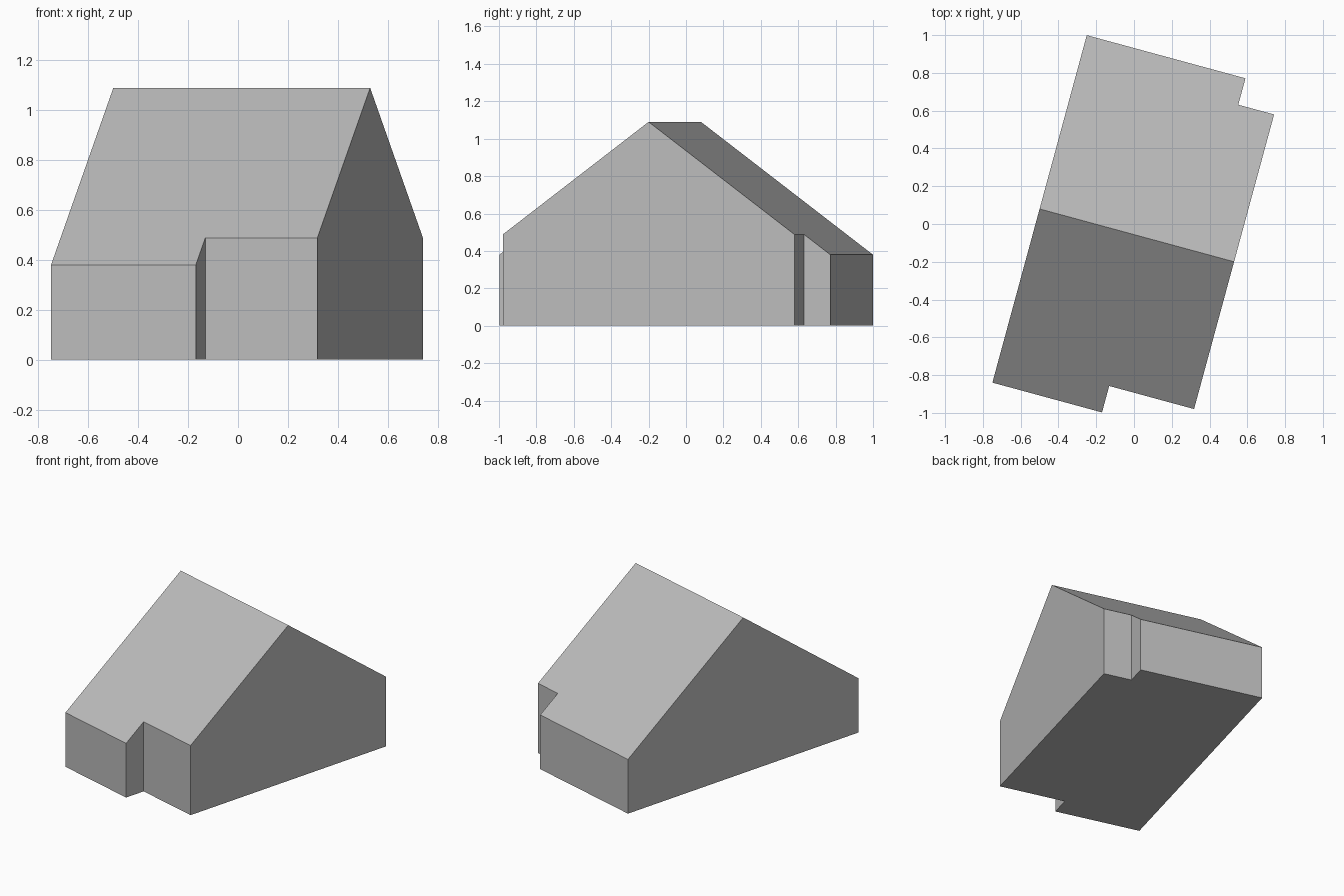
import bpy
import bmesh
import math
from mathutils import Matrix

cube = bpy.data.objects.get("Cube")
if cube:
    bpy.data.objects.remove(cube, do_unlink=True)

# Plain grey wall and roof colour
grey = bpy.data.materials.new("plain grey")
grey.use_nodes = True
colour = (0.5, 0.5, 0.5, 1)
grey.diffuse_color = colour
grey.node_tree.nodes["Principled BSDF"].inputs["Base Color"].default_value = colour

# House proportions, with the ridge running along local x
HALF_LENGTH = 0.5335
DEEP, SHALLOW = 0.953, 0.808      # ridge to outer and recessed eaves
RIDGE, EAVE = 1.09, 0.38
FRONT_STEP, BACK_STEP = 0.068, 0.337
SLOPE = (RIDGE - EAVE) / DEEP


def half_outline(step, side):
    """Stepped eave line from the left gable to the right gable."""
    return [(-HALF_LENGTH, side * DEEP), (step, side * DEEP),
            (step, side * SHALLOW), (HALF_LENGTH, side * SHALLOW)]


ridge_left, ridge_right = (-HALF_LENGTH, 0), (HALF_LENGTH, 0)
front = half_outline(FRONT_STEP, -1)
back = half_outline(BACK_STEP, 1)[::-1]
outline = [ridge_left] + front + [ridge_right] + back

bm = bmesh.new()
floor = {p: bm.verts.new((*p, 0)) for p in outline}
roof = {p: bm.verts.new((*p, RIDGE - SLOPE * abs(p[1]))) for p in outline}

# Floor and the two roof slopes
bm.faces.new([floor[p] for p in reversed(outline)])
bm.faces.new([roof[p] for p in [ridge_left] + front + [ridge_right]])
bm.faces.new([roof[p] for p in [ridge_right] + back + [ridge_left]])

# Walls all round, each reaching up to the roof
for a, b in zip(outline, outline[1:] + outline[:1]):
    bm.faces.new([floor[a], floor[b], roof[b], roof[a]])

# Join the two halves of each gable wall into one face
bmesh.ops.dissolve_limit(bm, angle_limit=math.radians(1),
                         verts=bm.verts[:], edges=bm.edges[:])
bmesh.ops.recalc_face_normals(bm, faces=bm.faces[:])

# Turn the house on its plot
bm.transform(Matrix.Translation((0.015, -0.06, 0))
             @ Matrix.Rotation(math.radians(-15.2), 4, "Z"))

mesh = bpy.data.meshes.new("house_body")
bm.to_mesh(mesh)
bm.free()
mesh.materials.append(grey)
house = bpy.data.objects.new("house_body", mesh)
bpy.context.collection.objects.link(house)
